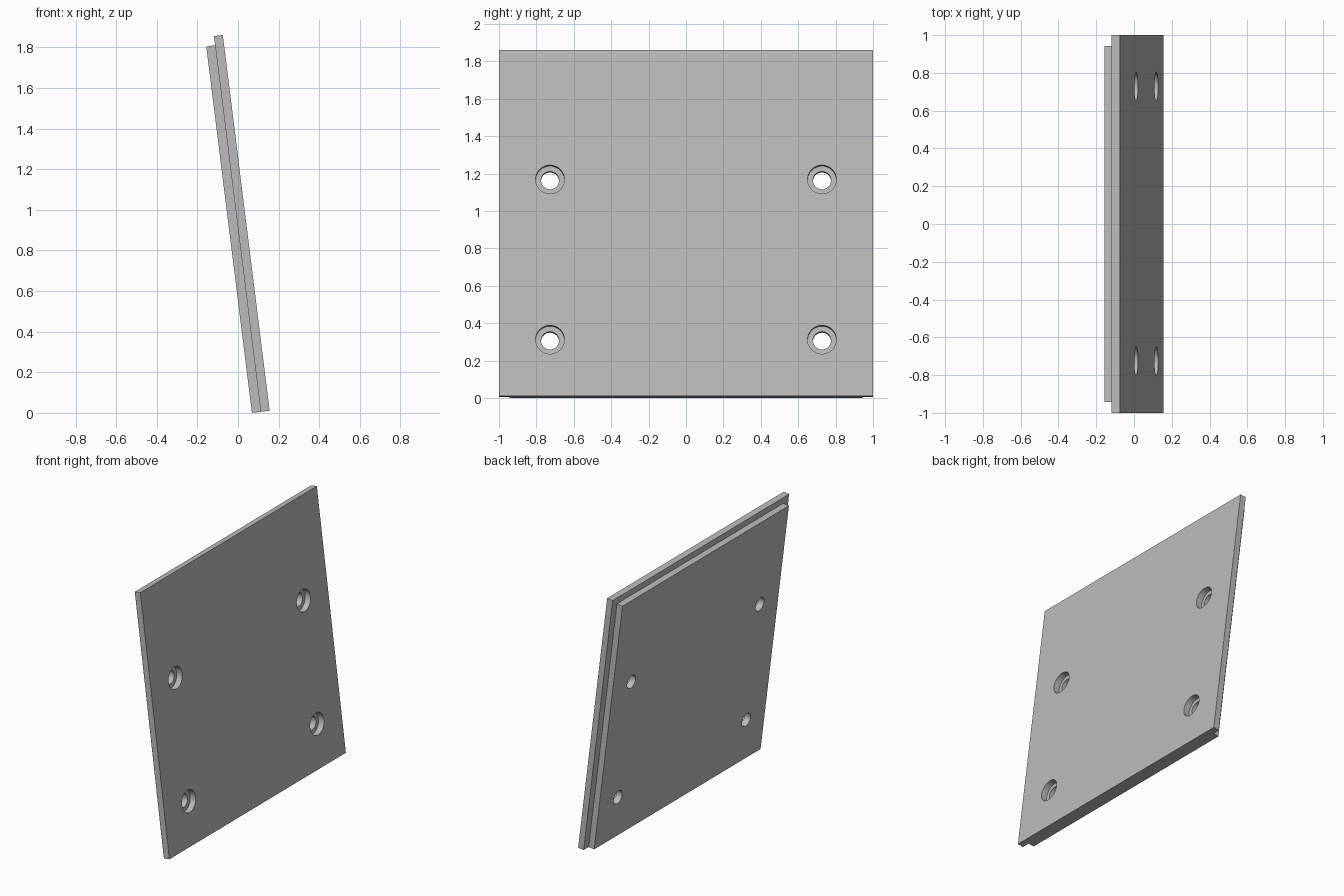
import bpy, math
from mathutils import Matrix

if "Cube" in bpy.data.objects:
    bpy.data.objects.remove(bpy.data.objects["Cube"], do_unlink=True)

LAYER, TOTAL = 0.044, 0.088           # layer and full thickness
HOLE_Y, HOLE_Z = 0.727, (0.304, 1.167)

grey = bpy.data.materials.new("plain_grey")
grey.use_nodes = True
colour = (0.5, 0.5, 0.5, 1)
grey.diffuse_color = colour
grey.node_tree.nodes["Principled BSDF"].inputs["Base Color"].default_value = colour


def slab(name, x0, x1, half_width, height):
    bpy.ops.mesh.primitive_cube_add(size=1)
    ob = bpy.context.object
    ob.name = name
    ob.data.transform(Matrix.Translation(((x0 + x1) / 2, 0, height / 2))
                      @ Matrix.Diagonal((x1 - x0, 2 * half_width, height, 1)))
    ob.data.materials.append(grey)
    return ob


def boolean(target, tool, operation):
    mod = target.modifiers.new(operation.lower(), 'BOOLEAN')
    mod.operation, mod.object, mod.solver = operation, tool, 'EXACT'
    bpy.context.view_layer.objects.active = target
    bpy.ops.object.modifier_apply(modifier=mod.name)
    bpy.data.objects.remove(tool, do_unlink=True)


def drill(target, y, z, radius, x0, x1):
    bpy.ops.mesh.primitive_cylinder_add(vertices=48, radius=radius, depth=x1 - x0)
    tool = bpy.context.object
    tool.hide_render = True
    tool.data.materials.append(grey)
    tool.data.transform(Matrix.Translation(((x0 + x1) / 2, y, z))
                        @ Matrix.Rotation(math.pi / 2, 4, 'Y'))
    boolean(target, tool, 'DIFFERENCE')


# Wide face layer merged with the smaller backing layer, flush at the bottom
plate = slab("stepped_plate", LAYER, TOTAL, 1, 1.865)
backing = slab("backing_layer", 0, LAYER + 0.02, 0.943, 1.819)
boolean(plate, backing, 'UNION')

# Four counterbored screw holes
for y in (-HOLE_Y, HOLE_Y):
    for z in HOLE_Z:
        drill(plate, y, z, 0.048, -0.1, 0.2)
        drill(plate, y, z, 0.077, LAYER, 0.2)

# Lean the plate back
plate.data.transform(Matrix.Translation((0.0685, 0, 0))
                     @ Matrix.Rotation(math.radians(-7.1), 4, 'Y'))
bpy.ops.object.select_all(action='DESELECT')
plate.select_set(True)
bpy.context.view_layer.objects.active = plate
bpy.ops.object.shade_smooth_by_angle(angle=math.radians(30))
